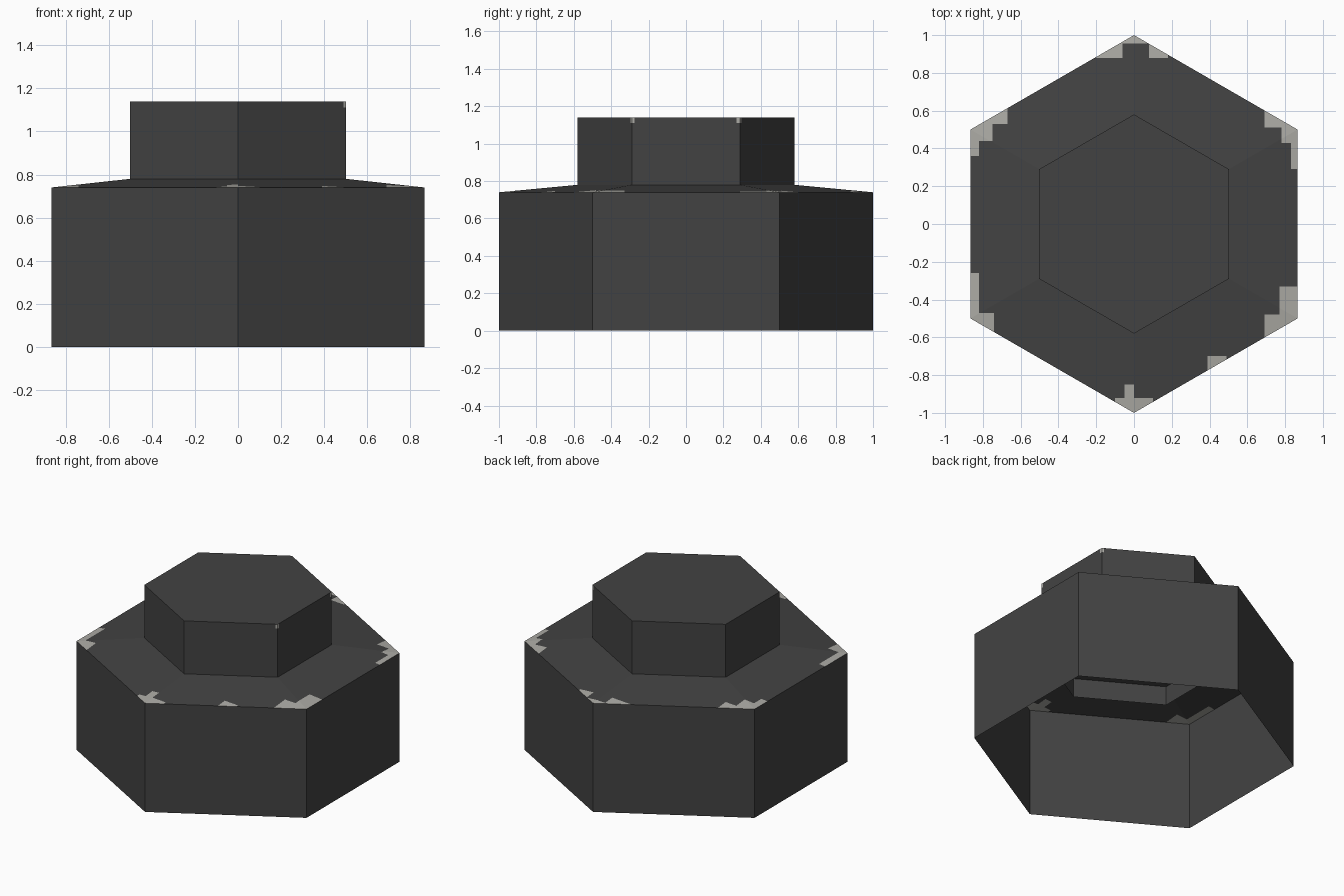
import bpy, bmesh, math
from mathutils import Vector

if "Cube" in bpy.data.objects:
    bpy.data.objects.remove(bpy.data.objects["Cube"])

def material(name, col):
    m = bpy.data.materials.new(name)
    m.diffuse_color = (*col, 1)
    m.use_nodes = True
    m.node_tree.nodes["Principled BSDF"].inputs["Base Color"].default_value = m.diffuse_color
    return m

dark = material("dark_grey", (0.055, 0.055, 0.055))
worn = material("worn_light_grey", (0.41, 0.405, 0.375))

def hex_shell(name, r, z0, z1, apex, xs, ys, zs, is_worn):
    """Open-bottomed hexagonal shell with a roof, cut along planes and coloured by rule."""
    bm = bmesh.new()
    def ring(z):
        return [bm.verts.new((r * math.sin(i * math.pi / 3), r * math.cos(i * math.pi / 3), z))
                for i in range(6)]
    low, top = ring(z0), ring(z1)
    tip = bm.verts.new((0, 0, apex))
    for i in range(6):
        j = (i + 1) % 6
        bm.faces.new((low[j], low[i], top[i], top[j]))
        bm.faces.new((top[j], top[i], tip))
    bmesh.ops.recalc_face_normals(bm, faces=bm.faces)
    for axis, cuts in enumerate((xs, ys, zs)):
        n = Vector((0, 0, 0))
        n[axis] = 1
        for c in sorted(set(cuts)):
            # roofs are cut by x and y only, walls by the given planes
            geom = bm.verts[:] + bm.edges[:] + bm.faces[:]
            bmesh.ops.bisect_plane(bm, geom=geom, plane_co=n * c, plane_no=n, dist=1e-5)
    for f in bm.faces:
        f.material_index = int(is_worn(f.calc_center_median(), f.normal))
    me = bpy.data.meshes.new(name)
    bm.to_mesh(me)
    bm.free()
    me.materials.append(dark)
    me.materials.append(worn)
    ob = bpy.data.objects.new(name, me)
    bpy.context.collection.objects.link(ob)
    return ob

# Worn patches on the shoulder corners: x0, x1, y0, y1
patches = [
    (-.20, -.06, .88, 1), (-.06, .08, .955, 1), (.08, .18, .88, 1),
    (-.87, -.82, .36, .56), (-.82, -.75, .44, .58), (-.75, -.67, .53, .63),
    (.83, .87, .29, .56), (.78, .83, .43, .56), (.69, .78, .51, .63),
    (.77, .87, -.58, -.33), (.69, .77, -.61, -.48), (.39, .49, -.80, -.70),
    (-.05, .0, -1, -.85), (-.10, .10, -1, -.92),
    (-.87, -.82, -.56, -.26), (-.82, -.74, -.60, -.47),
]

def shoulder_worn(c, n):
    return n.z > .5 and any(a < c.x < b and d < c.y < e for a, b, d, e in patches)

# Large lower body with a shallow pyramid shoulder
hex_shell("lower_body", 1.0, 0, .74, .835,
          [v for p in patches for v in p[:2]], [v for p in patches for v in p[2:]], [],
          shoulder_worn)

# Neck passes through the shoulder and stays open underneath, with chipped top corners
hex_shell("neck", .58, .65, 1.14, 1.14, [.49], [-.305, -.275, .27, .30], [1.11],
          lambda c, n: abs(n.z) < .5 and c.z > 1.11 and c.x > .49 and .27 < abs(c.y) < .305)
